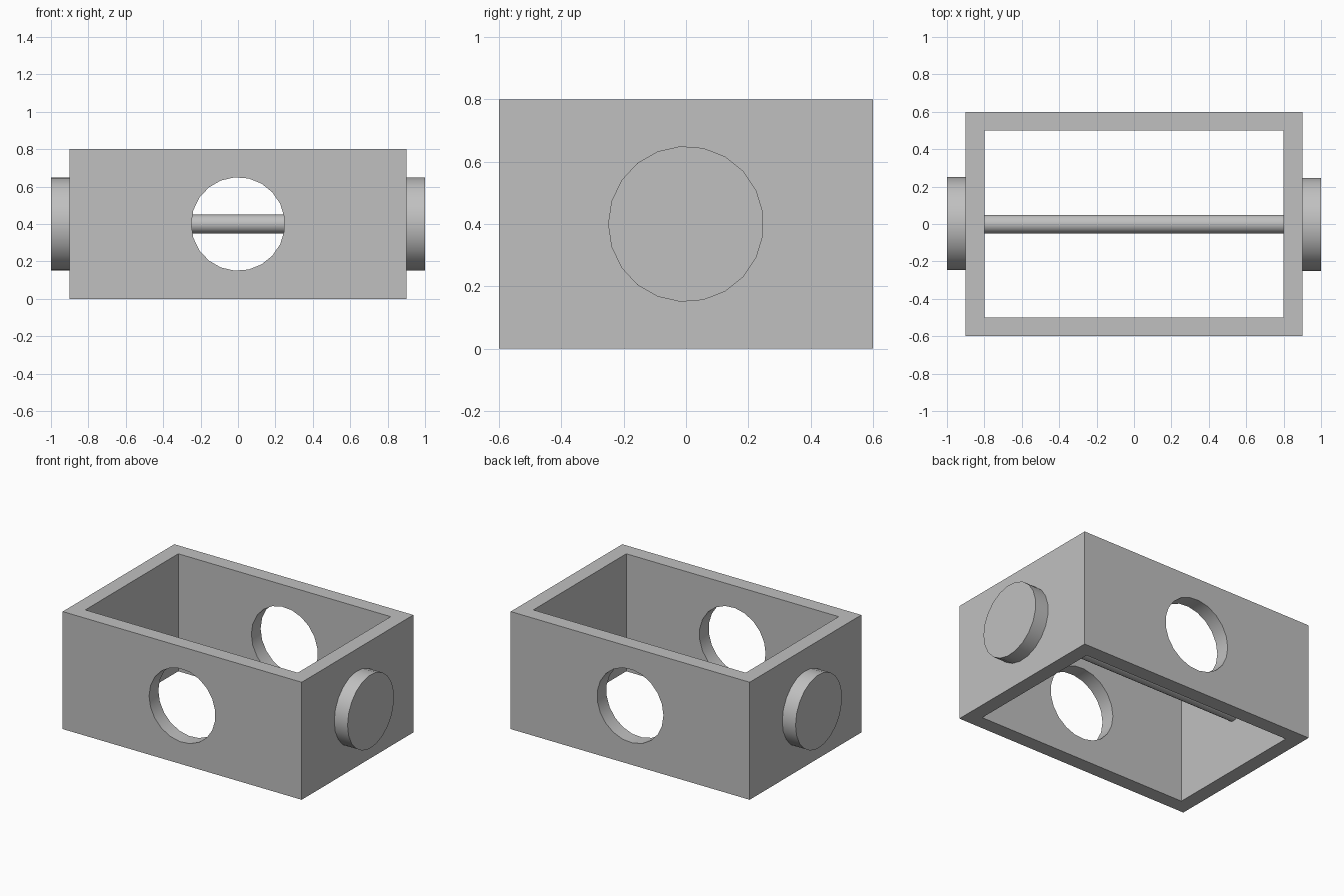
import bpy, bmesh, math
from mathutils import Matrix, Vector

SEGMENTS = 21

default = bpy.data.objects.get("Cube")
if default:
    bpy.data.objects.remove(default, do_unlink=True)

# One plain grey for the whole housing
grey = bpy.data.materials.new("light_grey")
grey.use_nodes = True
GREY = (0.53, 0.53, 0.53, 1)
grey.diffuse_color = GREY
grey.node_tree.nodes["Principled BSDF"].inputs["Base Color"].default_value = GREY


def make_object(name, bm):
    bmesh.ops.recalc_face_normals(bm, faces=bm.faces)
    mesh = bpy.data.meshes.new(name)
    bm.to_mesh(mesh)
    bm.free()
    mesh.materials.append(grey)
    obj = bpy.data.objects.new(name, mesh)
    bpy.context.collection.objects.link(obj)
    return obj


def box(name, size, centre):
    bm = bmesh.new()
    bmesh.ops.create_cube(bm, size=1, matrix=Matrix.Translation(centre) @ Matrix.Diagonal((*size, 1)))
    return make_object(name, bm)


def cylinder(name, base, along, radius, first):
    """Extrude a round section along a vector; first is the direction of its first corner."""
    bm = bmesh.new()
    base, along, first = Vector(base), Vector(along), Vector(first)
    ring = [bm.verts.new(base + Matrix.Rotation(k * math.tau / SEGMENTS, 3, along.normalized()) @ first * radius)
            for k in range(SEGMENTS)]
    cap = bm.faces.new(ring)
    extruded = bmesh.ops.extrude_face_region(bm, geom=[cap], use_keep_orig=True)
    bmesh.ops.translate(bm, vec=along, verts=[g for g in extruded["geom"] if isinstance(g, bmesh.types.BMVert)])
    return make_object(name, bm)


def cut(target, cutter):
    mod = target.modifiers.new("cut", "BOOLEAN")
    mod.operation, mod.solver, mod.object = "DIFFERENCE", "EXACT", cutter
    bpy.context.view_layer.objects.active = target
    bpy.ops.object.modifier_apply(modifier=mod.name)
    bpy.data.objects.remove(cutter, do_unlink=True)


# Rectangular frame, open above and below, with a round window front to back
frame = box("frame", (1.8, 1.2, 0.8), (0, 0, 0.4))
cut(frame, box("opening_cutter", (1.6, 1.0, 1.2), (0, 0, 0.4)))
cut(frame, cylinder("window_cutter", (0, -0.8, 0.4), (0, 1.6, 0), 0.25, (-1, 0, 0)))

# Crossbar between the end walls
crossbar = cylinder("crossbar", (-0.8, 0, 0.4), (1.6, 0, 0), 0.05, (0, -1, 0))

# Round bosses on both ends
bosses = [cylinder(name, (0.9 * s, 0, 0.4), (0.1 * s, 0, 0), 0.25, (0, -s, 0))
          for name, s in (("left_boss", 1), ("right_boss", -1))]

# Smooth round walls, sharp edges elsewhere
bpy.ops.object.select_all(action="DESELECT")
for obj in (frame, crossbar, *bosses):
    obj.select_set(True)
bpy.context.view_layer.objects.active = frame
bpy.ops.object.shade_smooth_by_angle(angle=math.radians(30))
